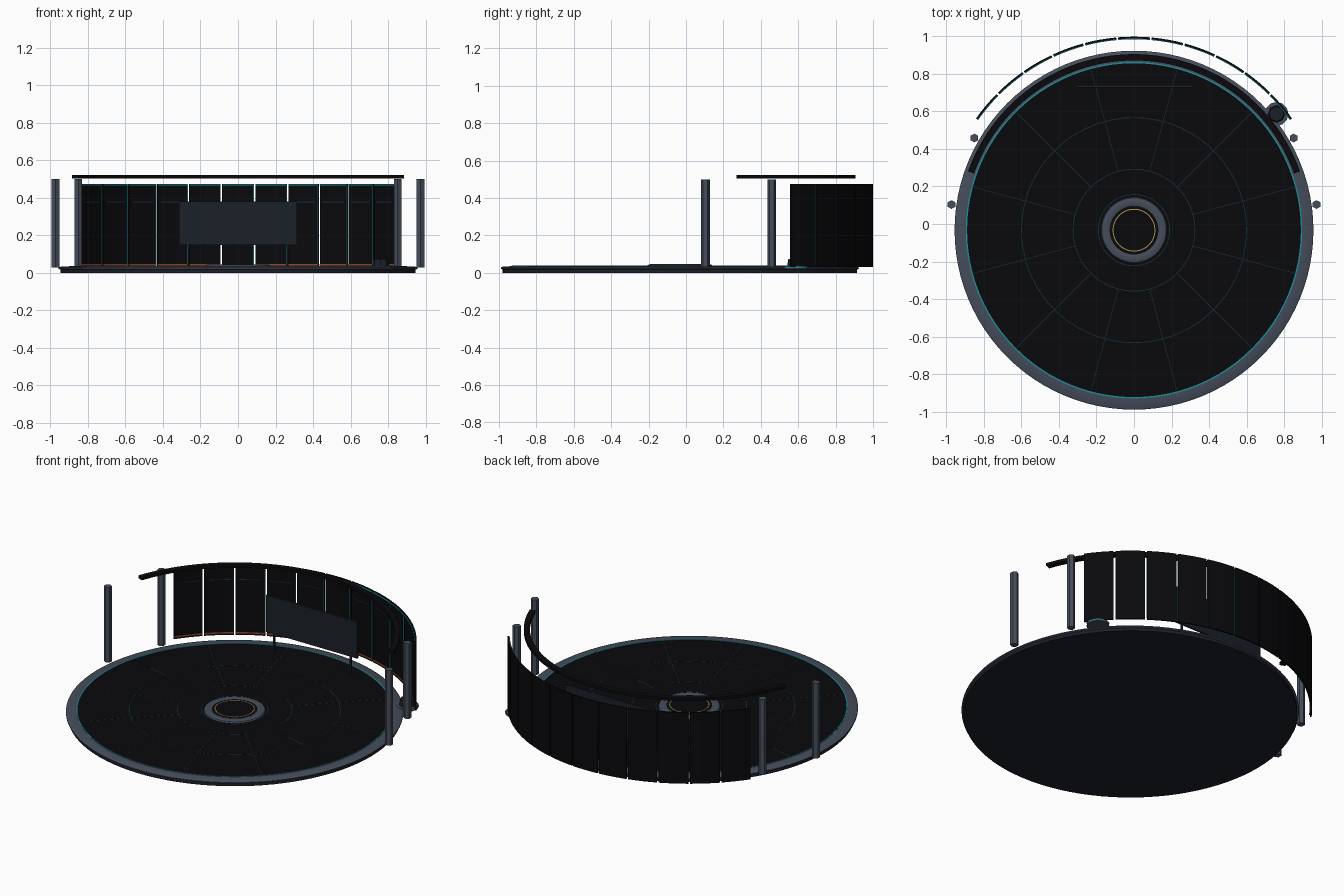
import bpy, bmesh
from math import sin, cos, radians, pi
from mathutils import Matrix

if "Cube" in bpy.data.objects:
    bpy.data.objects.remove(bpy.data.objects["Cube"])

CY = -0.033  # stage centre in y


def mat(name, r, g, b):
    m = bpy.data.materials.new(name)
    m.diffuse_color = (r, g, b, 1)
    m.use_nodes = True
    m.node_tree.nodes["Principled BSDF"].inputs["Base Color"].default_value = m.diffuse_color
    return m


STEEL = mat("steel", 0.06, 0.075, 0.105)
BLACK = mat("black", 0.003, 0.003, 0.004)
NAVY = mat("navy", 0.011, 0.014, 0.021)
TEAL = mat("teal", 0.01, 0.28, 0.33)
BLUE = mat("dim_blue", 0.008, 0.03, 0.05)
GOLD = mat("gold", 0.45, 0.33, 0.1)
ORANGE = mat("orange", 0.3, 0.07, 0.025)


def finish(name, bm, material, smooth=True):
    bmesh.ops.recalc_face_normals(bm, faces=bm.faces)
    me = bpy.data.meshes.new(name)
    bm.to_mesh(me)
    bm.free()
    me.materials.append(material)
    if smooth:
        me.shade_smooth()
        me.set_sharp_from_angle(angle=radians(30))
    ob = bpy.data.objects.new(name, me)
    bpy.context.collection.objects.link(ob)
    return ob


def sweep(name, profile, a0, a1, seg, material, bm=None):
    """Sweep a closed (radius, z) profile about the stage centre; angles in degrees from +y."""
    own = bm is None
    bm = bm or bmesh.new()
    full = abs(a1 - a0) >= 360
    rows = []
    for i in range(seg if full else seg + 1):
        a = radians(a0 + (a1 - a0) * i / seg)
        rows.append([bm.verts.new((r * sin(a), CY + r * cos(a), z)) for r, z in profile])
    n = len(profile)
    for i in range(seg):
        p, q = rows[i], rows[(i + 1) % len(rows)]
        for j in range(n):
            k = (j + 1) % n
            bm.faces.new((p[j], p[k], q[k], q[j]))
    if not full:
        bm.faces.new(rows[0])
        bm.faces.new(rows[-1][::-1])
    return finish(name, bm, material) if own else None


def rect(r0, r1, z0, z1):
    return [(r0, z0), (r1, z0), (r1, z1), (r0, z1)]


def disc(name, x, y, r, z0, z1, seg, material, r2=None):
    bm = bmesh.new()
    bmesh.ops.create_cone(bm, cap_ends=True, segments=seg, radius1=r,
                          radius2=r if r2 is None else r2, depth=z1 - z0,
                          matrix=Matrix.Translation((x, y, (z0 + z1) / 2)))
    return finish(name, bm, material)


def add_box(bm, c, size, angle=0):
    m = Matrix.Translation(c) @ Matrix.Rotation(angle, 4, 'Z') @ Matrix.Diagonal((*size, 1))
    bmesh.ops.create_cube(bm, size=1, matrix=m)


def box(name, c, size, material, angle=0):
    bm = bmesh.new()
    add_box(bm, c, size, angle)
    return finish(name, bm, material, False)


# Stage: base slab, rim and dark floor
disc("stage_base", 0, CY, 0.947, 0, 0.02, 96, NAVY)
sweep("stage_rim", [(0.89, 0.018), (0.95, 0.018), (0.957, 0.022), (0.957, 0.028),
                    (0.948, 0.033), (0.895, 0.036), (0.89, 0.036)], 0, 360, 96, STEEL)
disc("stage_floor", 0, CY, 0.892, 0.02, 0.034, 96, BLACK)
sweep("rim_light", rect(0.89, 0.897, 0.033, 0.038), 0, 360, 96, TEAL)

# Floor markings: rings and twelve spokes
for i, r in enumerate((0.19, 0.325, 0.6)):
    sweep(f"floor_ring_{i + 1}", rect(r - 0.002, r + 0.002, 0.033, 0.0355), 0, 360, 72, BLUE)
bm = bmesh.new()
for i in range(12):
    a = radians(15 + 30 * i)
    add_box(bm, (0.605 * cos(a), CY + 0.605 * sin(a), 0.0342), (0.56, 0.003, 0.002), a)
finish("floor_spokes", bm, BLUE, False)

# Central pad
sweep("pad_ring", [(0.128, 0.033), (0.177, 0.033), (0.172, 0.042), (0.16, 0.046),
                   (0.14, 0.046), (0.128, 0.042)], 0, 360, 64, STEEL)
disc("pad_disc", 0, CY, 0.13, 0.033, 0.043, 64, BLACK)
sweep("pad_gold_ring", rect(0.109, 0.114, 0.042, 0.0455), 0, 360, 64, GOLD)

# Curved back wall: eleven panels with light strips
for i in range(11):
    mid = -50 + 10 * i
    a0, a1 = mid - 4.72, mid + 4.72
    sweep(f"wall_panel_{i + 1}", rect(1.022, 1.032, 0.03, 0.475), a0, a1, 4, BLACK)
    sweep(f"top_light_{i + 1}", rect(1.018, 1.023, 0.465, 0.472), a0, a1, 4, TEAL)
    if i != 5:
        sweep(f"mid_light_{i + 1}", rect(1.019, 1.023, 0.376, 0.380), a0 + 1, a1 - 1, 4, BLUE)
        sweep(f"base_light_{i + 1}", rect(1.018, 1.023, 0.041, 0.049), a0, a1, 4, ORANGE)
    if i < 10:
        sweep(f"seam_light_{i + 1}", rect(1.019, 1.023, 0.04, 0.47), a1 - 0.15, a1 + 0.04, 1, TEAL)

# Overhead curved rail
sweep("overhead_rail", rect(0.905, 0.939, 0.504, 0.522), -70.5, 70.5, 56, BLACK)

# Hexagonal posts with a slim light strip
for s, side in ((-1, "left"), (1, "right")):
    for ang, where in ((60, "rear"), (82, "front")):
        a = radians(ang) * s
        x, y = 0.983 * sin(a), CY + 0.983 * cos(a)
        disc(f"{side}_{where}_post", x, y, 0.0235, 0.03, 0.5, 6, STEEL)
        box(f"{side}_{where}_post_light", (x - 0.02 * sin(a), y - 0.02 * cos(a), 0.265),
            (0.004, 0.004, 0.4), BLUE, -a)

# Display screen on two thin legs
box("screen", (0, 0.735, 0.265), (0.63, 0.012, 0.23), NAVY)
for s, side in ((-1, "left"), (1, "right")):
    box(f"{side}_screen_leg", (0.265 * s, 0.737, 0.093), (0.01, 0.01, 0.12), NAVY)

# Small floor device beside the wall
dx, dy = 0.76, 0.587
disc("device_base", dx, dy, 0.064, 0.02, 0.036, 12, STEEL)
bm = bmesh.new()
bmesh.ops.create_circle(bm, segments=32, radius=0.067)
ring = bmesh.ops.extrude_edge_only(bm, edges=bm.edges[:])["geom"]
bmesh.ops.translate(bm, vec=(0, 0, 0.006), verts=[v for v in ring if isinstance(v, bmesh.types.BMVert)])
light = finish("device_light", bm, TEAL)
light.location = (dx, dy, 0.027)
disc("device_body", dx, dy, 0.046, 0.036, 0.074, 8, NAVY, 0.04)
